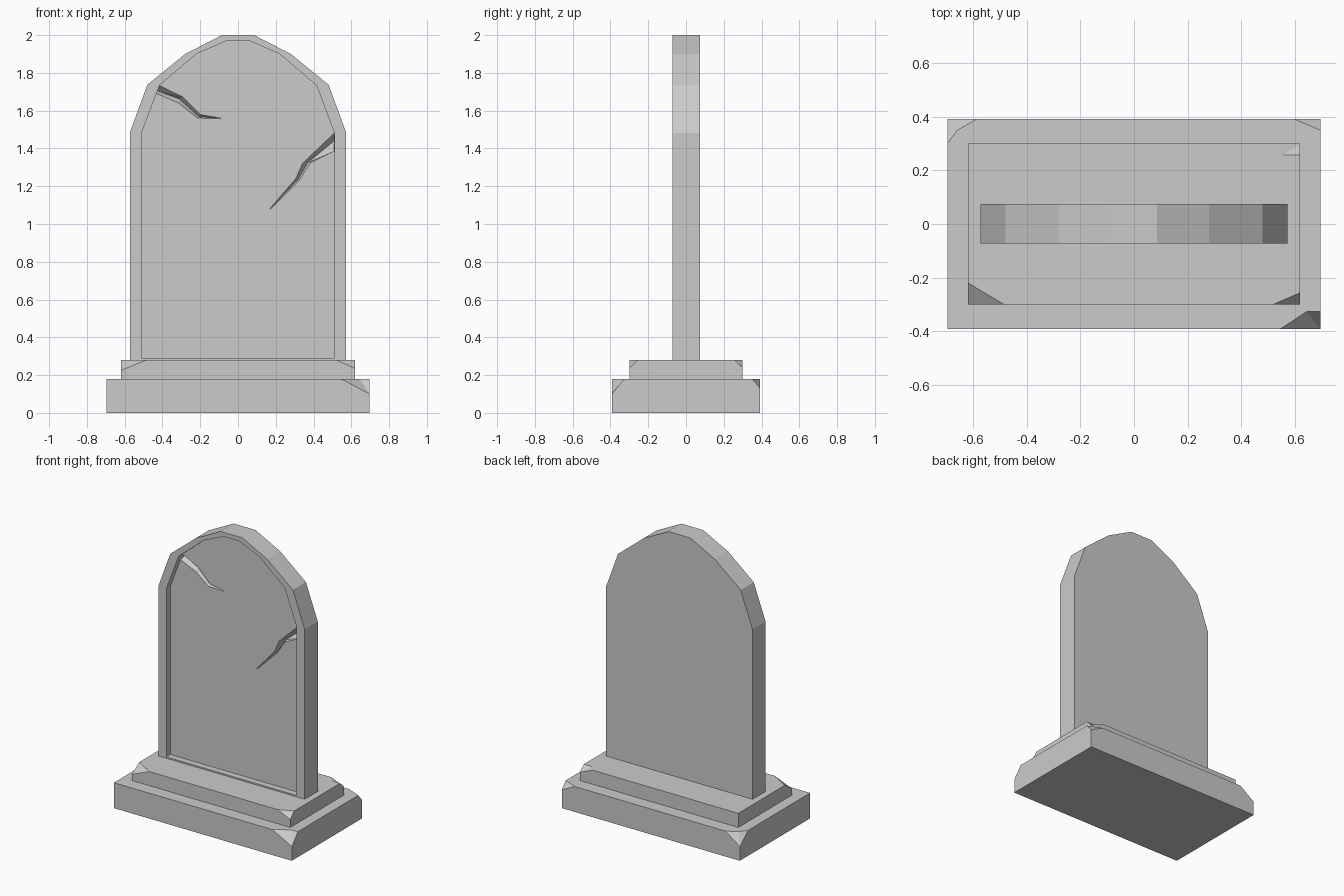
import bpy, bmesh

if "Cube" in bpy.data.objects:
    bpy.data.objects.remove(bpy.data.objects["Cube"])


def make_object(name, verts, faces):
    mesh = bpy.data.meshes.new(name)
    mesh.from_pydata(verts, [], faces)
    bm = bmesh.new()
    bm.from_mesh(mesh)
    bmesh.ops.recalc_face_normals(bm, faces=bm.faces)
    bm.to_mesh(mesh)
    bm.free()
    ob = bpy.data.objects.new(name, mesh)
    bpy.context.collection.objects.link(ob)
    return ob


def chipped_block(name, hx, hy, z0, z1, chips):
    """Box whose top corners can be broken off: chips[i] = (top points, low z)."""
    corners = [(-hx, -hy), (hx, -hy), (hx, hy), (-hx, hy)]
    verts = [(x, y, z0) for x, y in corners]
    faces = [(3, 2, 1, 0)]
    lows, tops = [], []
    for i, (x, y) in enumerate(corners):
        points, low = chips.get(i, ([(x, y)], None))
        n = len(verts)
        verts += [(px, py, z1) for px, py in points]
        top = list(range(n, n + len(points)))
        tops.append(top)
        lows.append([])
        if low is not None:
            verts.append((x, y, low))
            apex = len(verts) - 1
            lows[i] = [apex]
            faces += [(apex, b, a) for a, b in zip(top, top[1:])]
    for i in range(4):
        j = (i + 1) % 4
        faces.append([i, j] + lows[j] + [tops[j][0], tops[i][-1]] + lows[i])
    faces.append(sum(tops, []))
    return make_object(name, verts, faces)


def mirrored(half):
    return half + [(-x, z) for x, z in reversed(half)]


# Two plinth steps with broken corners
X, Y = 0.697, 0.393
chipped_block("lower_plinth", X, Y, 0, 0.18, {
    1: ([(0.545, -Y), (0.645, -0.327), (X, -0.327)], 0.10),
    2: ([(X, 0.35), (0.595, Y)], 0.13),
    3: ([(-0.585, Y), (-0.66, 0.35), (-X, 0.30)], 0.10)})
X, Y = 0.62, 0.30
chipped_block("upper_plinth", X, Y, 0.18, 0.28, {
    0: ([(-X, -0.22), (-0.485, -Y)], 0.225),
    1: ([(0.52, -Y), (X, -0.257)], 0.235),
    2: ([(X, 0.257), (0.555, 0.257), (0.52, Y)], 0.24)})

# Arched slab with a recessed front panel
FRONT, FLOOR, BACK = -0.072, -0.027, 0.074
outer = mirrored([(0.573, 0.28), (0.573, 1.483), (0.48, 1.737), (0.28, 1.90), (0.085, 2.0)])
inner = mirrored([(0.51, 0.29), (0.51, 1.483), (0.415, 1.735), (0.22, 1.90), (0.06, 1.97)])
n = len(outer)
verts = []
for ring, y in ((outer, BACK), (outer, FRONT), (inner, FRONT), (inner, FLOOR)):
    verts += [(x, y, z) for x, z in ring]
faces = [list(range(n)), list(range(3 * n, 4 * n))]
for r in range(3):
    for i in range(n):
        j = (i + 1) % n
        faces.append((r * n + i, r * n + j, (r + 1) * n + j, (r + 1) * n + i))
slab = make_object("headstone_slab", verts, faces)


# V-shaped cracks tapering across the panel
def cut_crack(name, upper, lower, deep, depths):
    verts = []
    for a, b, c, d in zip(upper, lower, deep, depths):
        verts += [(a[0], FLOOR - 0.001, a[1]), (b[0], FLOOR - 0.001, b[1]),
                  (c[0], FLOOR + d, c[1])]
    last = len(verts) - 3
    faces = [(0, 1, 2), (last, last + 1, last + 2)]
    for s in range(0, last, 3):
        for k in range(3):
            m = (k + 1) % 3
            p, q, r, t = s + k, s + m, s + 3 + m, s + 3 + k
            faces += [(p, q, r), (p, r, t)]
    cutter = make_object(name, verts, faces)
    cutter.hide_render = True
    mod = slab.modifiers.new(name, "BOOLEAN")
    mod.operation = "DIFFERENCE"
    mod.solver = "EXACT"
    mod.object = cutter
    bpy.context.view_layer.objects.active = slab
    bpy.ops.object.modifier_apply(modifier=name)
    bpy.data.objects.remove(cutter)


cut_crack("left_crack",
          [(-0.416, 1.734), (-0.295, 1.675), (-0.20, 1.58), (-0.09, 1.561)],
          [(-0.431, 1.69), (-0.315, 1.64), (-0.215, 1.56), (-0.09, 1.557)],
          [(-0.426, 1.706), (-0.31, 1.662), (-0.207, 1.568), (-0.09, 1.559)],
          [0.035, 0.03, 0.02, 0.003])
cut_crack("right_crack",
          [(0.509, 1.482), (0.34, 1.32), (0.305, 1.24), (0.168, 1.082)],
          [(0.509, 1.385), (0.385, 1.325), (0.32, 1.225), (0.172, 1.078)],
          [(0.509, 1.44), (0.37, 1.325), (0.315, 1.232), (0.17, 1.08)],
          [0.04, 0.035, 0.025, 0.003])
